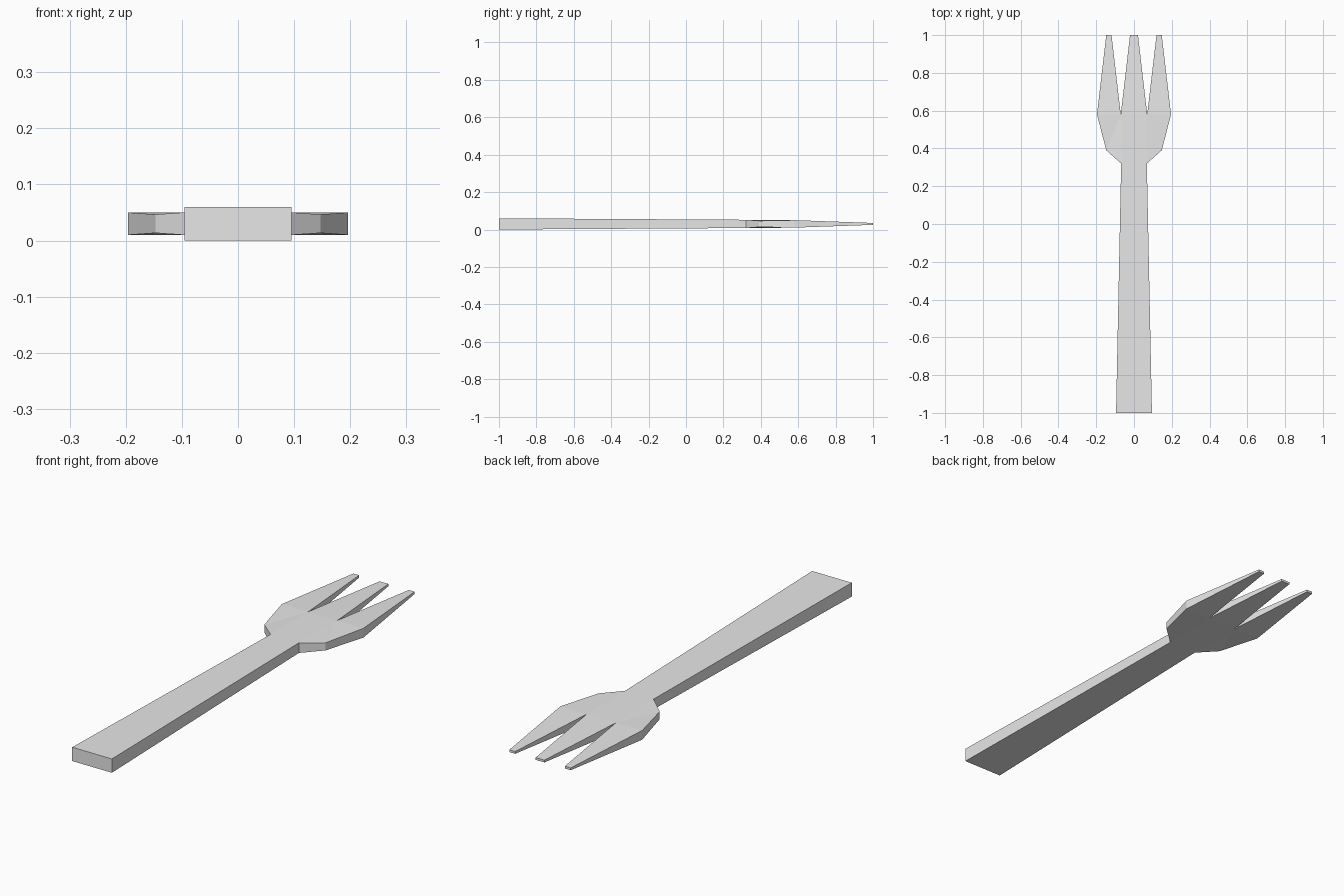
import bpy
import bmesh

cube = bpy.data.objects.get("Cube")
if cube:
    bpy.data.objects.remove(cube, do_unlink=True)

MID = 0.03  # height of the flat centre plane

# Half outline points: x, y, half thickness
POINTS = {
    "end": (0.095, -1.0, 0.03),
    "neck": (0.068, 0.32, 0.022),
    "shoulder": (0.147, 0.39, 0.0165),
    "wide": (0.196, 0.58, 0.02),
    "notch": (0.07, 0.58, 0.02),
    "mid_tip": (0.021, 1.0, 0.005),
    "tip_in": (0.119, 1.0, 0.005),
    "tip_out": (0.147, 1.0, 0.005),
}
# Panels spanning the centre line, given by their right-hand edges
CENTRE = [("end", "neck"), ("neck", "notch"), ("notch", "mid_tip")]
# Panels on each side of the centre
SIDES = [
    ("neck", "shoulder", "notch"),
    ("shoulder", "wide", "notch"),
    ("notch", "wide", "tip_out", "tip_in"),
]

bm = bmesh.new()
verts = {}
for name, (x, y, t) in POINTS.items():
    for side in (-1, 1):
        for level in (-1, 1):
            verts[name, side, level] = bm.verts.new((side * x, y, MID + level * t))

# Each panel is an anticlockwise loop of (point, side)
panels = [[(a, -1), (a, 1), (b, 1), (b, -1)] for a, b in CENTRE]
for names in SIDES:
    panels.append([(n, 1) for n in names])
    panels.append([(n, -1) for n in reversed(names)])

# Top and bottom skins
edges = set()
for loop in panels:
    bm.faces.new([verts[n, s, 1] for n, s in loop])
    bm.faces.new([verts[n, s, -1] for n, s in reversed(loop)])
    edges.update(zip(loop, loop[1:] + loop[:1]))

# Rim walls wherever a panel edge has no neighbour
for a, b in sorted(edges):
    if (b, a) not in edges:
        bm.faces.new([verts[(*a, -1)], verts[(*b, -1)], verts[(*b, 1)], verts[(*a, 1)]])

bmesh.ops.recalc_face_normals(bm, faces=bm.faces)
mesh = bpy.data.meshes.new("fork")
bm.to_mesh(mesh)
bm.free()

# Plain grey metal colour
grey = bpy.data.materials.new("light_grey")
grey.use_nodes = True
colour = (0.8, 0.8, 0.8, 1.0)
grey.diffuse_color = colour
for node in grey.node_tree.nodes:
    if node.type == "BSDF_PRINCIPLED":
        node.inputs["Base Color"].default_value = colour
mesh.materials.append(grey)

fork = bpy.data.objects.new("fork", mesh)
bpy.context.collection.objects.link(fork)
